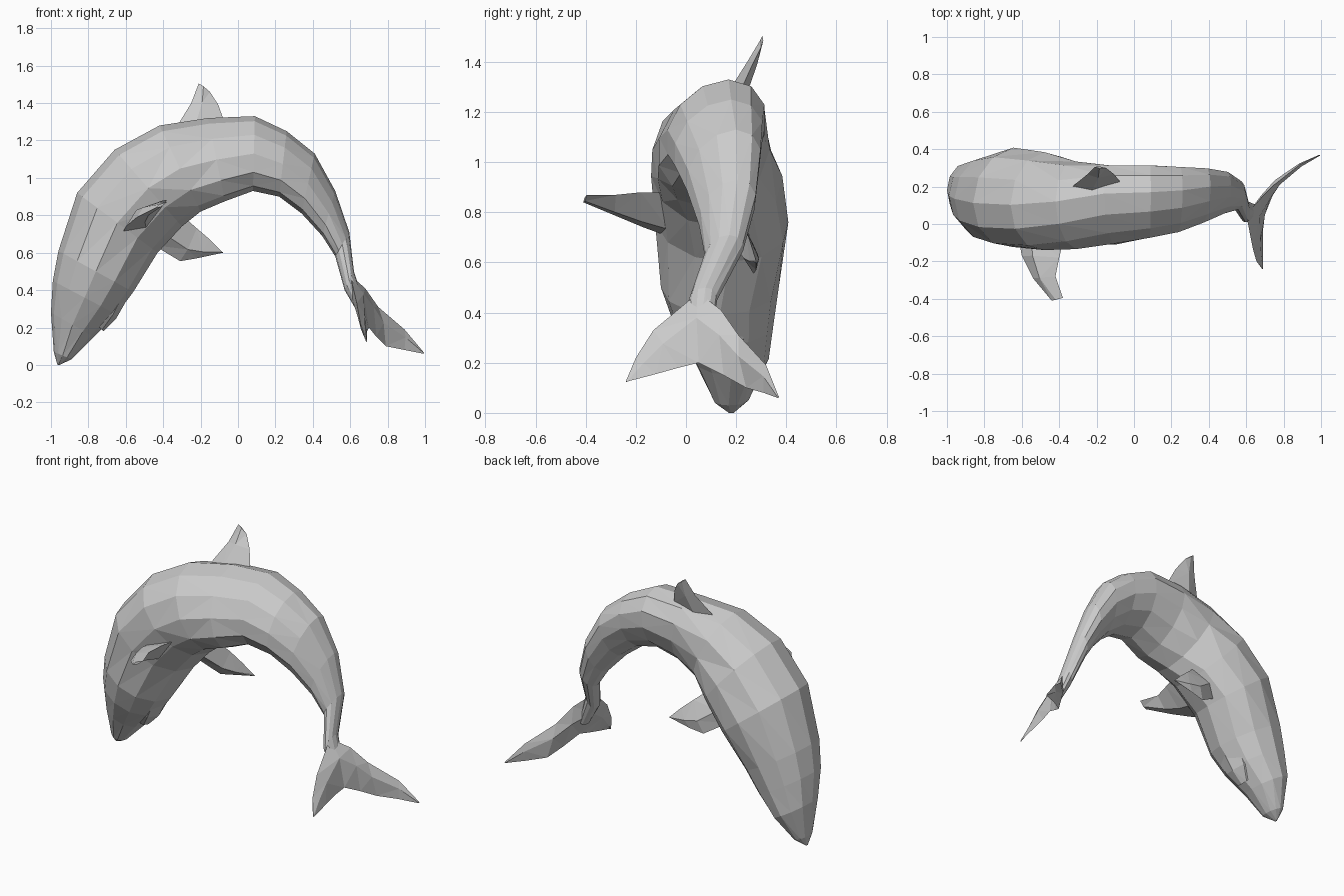
import bpy, bmesh, math
from mathutils import Vector


def loft(name, rings):
    """Skin a list of equal-length point rings, cap both ends, keep flat facets."""
    bm = bmesh.new()
    loops = [[bm.verts.new(p) for p in ring] for ring in rings]
    n = len(loops[0])
    for a, b in zip(loops, loops[1:]):
        for i in range(n):
            j = (i + 1) % n
            bm.faces.new((a[i], a[j], b[j], b[i]))
    bm.faces.new(loops[0])
    bm.faces.new(loops[-1])
    bmesh.ops.remove_doubles(bm, verts=bm.verts, dist=0.002)
    bmesh.ops.triangulate(bm, faces=bm.faces)
    bmesh.ops.recalc_face_normals(bm, faces=bm.faces)
    mesh = bpy.data.meshes.new(name)
    bm.to_mesh(mesh)
    bm.free()
    ob = bpy.data.objects.new(name, mesh)
    bpy.context.collection.objects.link(ob)
    return ob


def body_ring(dx, dz, vx, vz, y0, y1, roll, sides=12):
    """Oval between a back point and a belly point, sheared sideways by roll."""
    c = Vector(((dx + vx) / 2, (y0 + y1) / 2, (dz + vz) / 2))
    up = Vector(((dx - vx) / 2, roll, (dz - vz) / 2))
    half = (y1 - y0) / 2
    w = math.sqrt(max(half * half - roll * roll, 1e-6))
    return [c + up * math.cos(t) + Vector((0, w * math.sin(t), 0))
            for t in (2 * math.pi * i / sides for i in range(sides))]


def blade(name, sections):
    """Thin fin: diamond sections given as (leading point, trailing point, half thickness)."""
    rings = []
    mids = [(Vector(a) + Vector(b)) / 2 for a, b, _ in sections]
    for i, (a, b, t) in enumerate(sections):
        a, b = Vector(a), Vector(b)
        span = mids[min(i + 1, len(mids) - 1)] - mids[max(i - 1, 0)]
        nrm = (b - a).cross(span).normalized() * t
        m = a.lerp(b, 0.4)
        rings.append([a, m + nrm, b, m - nrm])
    return loft(name, rings)


# Arched body: back x z, belly x z, y range, roll
body = [
    (-0.965, 0.00, -0.955, 0.00, 0.17, 0.19, 0.0),
    (-0.985, 0.07, -0.89, 0.03, 0.11, 0.25, 0.01),
    (-1.00, 0.28, -0.77, 0.15, 0.03, 0.33, 0.0),
    (-0.99, 0.45, -0.65, 0.27, -0.05, 0.35, 0.0),
    (-0.96, 0.61, -0.56, 0.39, -0.10, 0.37, 0.0),
    (-0.86, 0.92, -0.43, 0.60, -0.125, 0.41, -0.03),
    (-0.66, 1.15, -0.30, 0.74, -0.14, 0.385, -0.02),
    (-0.42, 1.28, -0.20, 0.82, -0.135, 0.335, 0.02),
    (-0.16, 1.32, -0.07, 0.875, -0.115, 0.32, 0.06),
    (0.09, 1.33, 0.08, 0.93, -0.08, 0.32, 0.05),
    (0.26, 1.25, 0.22, 0.90, -0.05, 0.31, 0.05),
    (0.41, 1.13, 0.34, 0.81, 0.00, 0.30, 0.05),
    (0.52, 0.93, 0.45, 0.69, 0.05, 0.28, 0.04),
    (0.595, 0.71, 0.52, 0.58, 0.075, 0.23, 0.02),
    (0.62, 0.50, 0.57, 0.40, 0.01, 0.125, 0.01),
    (0.68, 0.31, 0.64, 0.28, 0.01, 0.10, 0.0),
]
loft("body", [body_ring(*s) for s in body])

# Short lower jaw, parted from the snout
jaw = [
    (-0.76, 0.50, -0.57, 0.39, -0.02, 0.28, 0.0),
    (-0.79, 0.36, -0.65, 0.25, 0.03, 0.26, 0.0),
    (-0.77, 0.23, -0.72, 0.18, 0.09, 0.20, 0.0),
]
loft("lower_jaw", [body_ring(*s, sides=8) for s in jaw])

# Dorsal fin, leaning with the rolled back
blade("dorsal_fin", [
    ((-0.33, 0.20, 1.27), (-0.07, 0.22, 1.29), 0.035),
    ((-0.25, 0.265, 1.40), (-0.105, 0.265, 1.39), 0.02),
    ((-0.21, 0.305, 1.505), (-0.15, 0.30, 1.46), 0.006),
])

# Flippers
blade("near_flipper", [
    ((-0.62, -0.06, 0.70), (-0.37, -0.06, 0.88), 0.05),
    ((-0.60, -0.17, 0.74), (-0.40, -0.18, 0.88), 0.04),
    ((-0.54, -0.29, 0.79), (-0.42, -0.28, 0.87), 0.025),
    ((-0.44, -0.41, 0.84), (-0.38, -0.395, 0.87), 0.008),
])
blade("far_flipper", [
    ((-0.45, 0.22, 0.64), (-0.30, 0.20, 0.80), 0.04),
    ((-0.31, 0.27, 0.555), (-0.22, 0.24, 0.73), 0.03),
    ((-0.22, 0.28, 0.57), (-0.15, 0.26, 0.67), 0.02),
    ((-0.08, 0.28, 0.60), (-0.085, 0.28, 0.605), 0.004),
])

# Tail fluke, swept from tip to tip through the tail root
blade("tail_fluke", [
    ((0.685, -0.24, 0.125), (0.69, -0.235, 0.125), 0.003),
    ((0.655, -0.20, 0.22), (0.69, -0.12, 0.155), 0.012),
    ((0.635, -0.13, 0.33), (0.69, -0.03, 0.18), 0.02),
    ((0.60, 0.05, 0.48), (0.70, 0.05, 0.20), 0.035),
    ((0.68, 0.14, 0.41), (0.74, 0.15, 0.15), 0.025),
    ((0.75, 0.21, 0.31), (0.79, 0.24, 0.10), 0.018),
    ((0.89, 0.32, 0.19), (0.89, 0.31, 0.08), 0.01),
    ((0.995, 0.37, 0.065), (0.99, 0.365, 0.06), 0.003),
])
